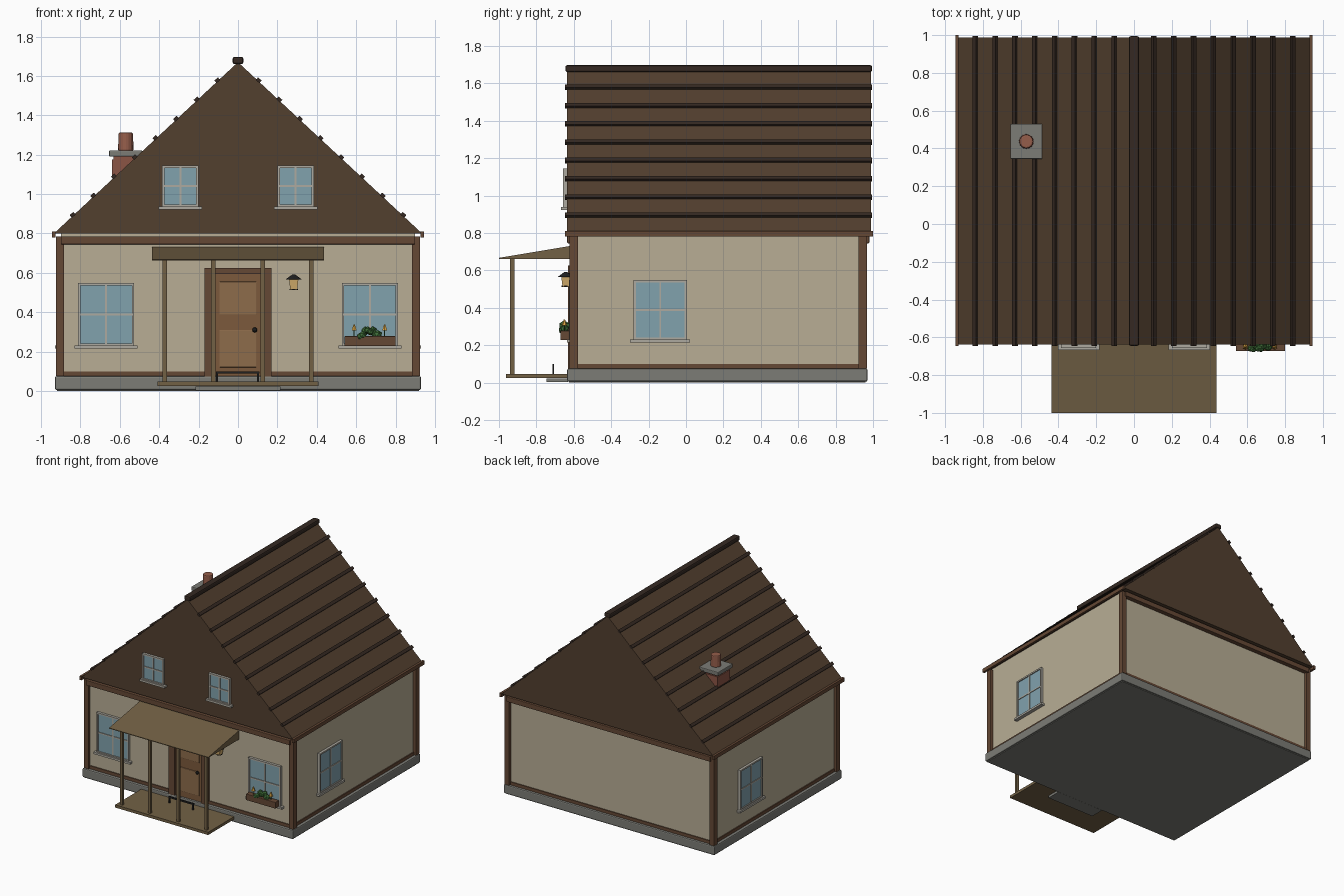
import bpy, bmesh, math, random
from mathutils import Matrix, Vector

if "Cube" in bpy.data.objects:
    bpy.data.objects.remove(bpy.data.objects["Cube"])

random.seed(4)


def mat(name, r, g, b):
    m = bpy.data.materials.new(name)
    m.diffuse_color = (r, g, b, 1)
    m.use_nodes = True
    m.node_tree.nodes["Principled BSDF"].inputs["Base Color"].default_value = m.diffuse_color
    return m


WALL = mat("plaster", .48, .42, .30)
STONE = mat("stone", .20, .20, .18)
TIMBER = mat("timber", .13, .065, .035)
ROOF = mat("roof_brown", .085, .05, .028)
DARK = mat("dark_batten", .035, .022, .016)
PORCH = mat("porch_wood", .17, .12, .06)
DOOR = mat("door_wood", .20, .10, .045)
PANEL = mat("door_panel", .27, .15, .07)
FRAME = mat("window_frame", .42, .40, .35)
GLASS = mat("glass", .22, .36, .42)
BRICK = mat("brick", .26, .09, .06)
CLAY = mat("clay_pot", .30, .11, .07)
IRON = mat("iron", .015, .015, .015)
GLOW = mat("lantern_glow", .65, .42, .15)
LEAF = mat("leaf", .05, .16, .04)
BLOOM = mat("flower", .75, .40, .06)


def finish(name, bm, m, bevel=0, xf=None):
    if xf:
        bm.transform(xf)
    bmesh.ops.recalc_face_normals(bm, faces=bm.faces)
    me = bpy.data.meshes.new(name)
    bm.to_mesh(me)
    bm.free()
    ob = bpy.data.objects.new(name, me)
    bpy.context.collection.objects.link(ob)
    me.materials.append(m)
    if bevel:
        mod = ob.modifiers.new("bevel", 'BEVEL')
        mod.width, mod.segments = bevel, 2
    return ob


def box(name, x, y, z, m, bevel=0, xf=None):
    """Box from three (low, high) ranges."""
    bm = bmesh.new()
    c = [(a + b) / 2 for a, b in (x, y, z)]
    s = [b - a for a, b in (x, y, z)]
    bmesh.ops.create_cube(bm, size=1, matrix=Matrix.Translation(c) @ Matrix.Diagonal((*s, 1)))
    return finish(name, bm, m, bevel, xf)


def prism(name, pts, vec, m):
    """Extrude a closed outline along a vector."""
    bm = bmesh.new()
    f = bm.faces.new([bm.verts.new(p) for p in pts])
    r = bmesh.ops.extrude_face_region(bm, geom=[f])
    bmesh.ops.translate(bm, vec=vec, verts=[v for v in r["geom"] if isinstance(v, bmesh.types.BMVert)])
    return finish(name, bm, m)


def cone(name, c, r1, r2, h, n, m, turn=0):
    bm = bmesh.new()
    bmesh.ops.create_cone(bm, cap_ends=True, segments=n, radius1=r1, radius2=r2, depth=h,
                          matrix=Matrix.Translation(c) @ Matrix.Rotation(turn, 4, 'Z'))
    return finish(name, bm, m)


def ball(name, c, r, m, sub=1):
    bm = bmesh.new()
    bmesh.ops.create_icosphere(bm, subdivisions=sub, radius=r, matrix=Matrix.Translation(c))
    return finish(name, bm, m)


def window(name, pos, w, h, turn=0):
    """Four-pane window; local front is -y, pos is the bottom centre on the wall."""
    xf = Matrix.Translation(pos) @ Matrix.Rotation(turn, 4, 'Z')
    a, t = w / 2, .012
    box(name + "_glass", (-a + t, a - t), (-.012, .01), (t, h - t), GLASS, xf=xf)
    for s, side in ((-1, "left"), (1, "right")):
        x = s * (a - t / 2)
        box(f"{name}_{side}_stile", (x - t / 2, x + t / 2), (-.02, .01), (0, h), FRAME, xf=xf)
    for z, rail in ((t / 2, "bottom"), (h - t / 2, "top")):
        box(f"{name}_{rail}_rail", (-a, a), (-.02, .01), (z - t / 2, z + t / 2), FRAME, xf=xf)
    box(name + "_vertical_bar", (-.005, .005), (-.017, .01), (t, h - t), FRAME, xf=xf)
    box(name + "_cross_bar", (-a + t, a - t), (-.017, .01), (h / 2 - .005, h / 2 + .005), FRAME, xf=xf)
    box(name + "_sill", (-a - .018, a + .018), (-.03, .01), (-.013, .003), FRAME, xf=xf)


# Foundation, walls and timber frame
box("foundation", (-.93, .93), (-.635, .97), (.005, .075), STONE, .008)
box("foundation_footing", (-.92, .92), (-.625, .96), (0, .02), STONE)
box("walls", (-.9, .9), (-.605, .945), (.07, .8), WALL)
box("base_trim", (-.907, .907), (-.612, .952), (.075, .1), TIMBER)
for x in (-.904, .904):
    for y in (-.6, .945):
        box("corner_post", (x - .021, x + .021), (y - .023, y + .023), (.075, .785), TIMBER, .003)
for y in (-.615, .96):
    box("gable_beam", (-.9, .9), (y - .02, y + .02), (.745, .785), TIMBER, .004)

# Roof with battens, eaves and ridge
EAVE, ZE, ZR, Y0, Y1 = .935, .8, 1.67, -.637, .988
prism("roof", [(-EAVE, Y0, ZE), (EAVE, Y0, ZE), (0, Y0, ZR)], (0, Y1 - Y0, 0), ROOF)
slope = math.atan2(ZR - ZE, EAVE)
for s in (-1, 1):
    for k in range(1, 9):
        x = s * .105 * k
        z = ZR - abs(x) * (ZR - ZE) / EAVE + .006
        box("roof_batten", (-.012, .012), (Y0 - .009, Y1 + .007), (-.009, .009), DARK,
            xf=Matrix.Translation((x, 0, z)) @ Matrix.Rotation(s * slope, 4, 'Y'))
    box("eave_board", (s * .937 - .009, s * .937 + .009), (-.647, 1), (.78, .81), TIMBER)
box("ridge_cap", (-.027, .027), (-.645, .995), (1.66, 1.697), DARK, .01)

# Chimney
cx, cy = -.57, .437
box("chimney_stack", (cx - .063, cx + .063), (cy - .07, cy + .07), (.85, 1.19), BRICK)
box("chimney_band", (cx - .07, cx + .07), (cy - .077, cy + .077), (1.09, 1.175), BRICK)
box("chimney_cap", (cx - .085, cx + .085), (cy - .093, cy + .093), (1.19, 1.222), STONE, .006)
pot = cone("chimney_pot", (cx, cy, 1.265), .039, .037, .095, 16, CLAY)
mod = pot.modifiers.new("bevel", 'BEVEL')
mod.width, mod.segments, mod.limit_method = .008, 2, 'ANGLE'

# Windows
for s, side in ((-1, "left"), (1, "right")):
    window(f"front_{side}_window", (s * .67, -.605, .228), .285, .32)
    window(f"attic_{side}_window", (s * .293, -.637, .935), .185, .21)
window("right_wall_window", (.9, -.138, .228), .285, .32, math.pi / 2)
window("left_wall_window", (-.9, .485, .228), .285, .32, -math.pi / 2)

# Door
for s in (-1, 1):
    box("door_jamb", (s * .143 - .027, s * .143 + .027), (-.632, -.6), (.07, .625), TIMBER)
box("door_lintel", (-.17, .17), (-.632, -.6), (.595, .625), TIMBER)
box("door", (-.117, .117), (-.62, -.6), (.07, .597), DOOR)
for z in ((.12, .31), (.385, .555)):
    box("door_panel", (-.095, .095), (-.626, -.61), z, PANEL, .004)
ball("door_knob", (.085, -.635, .31), .013, IRON, 2)

# Porch: deck, step, posts and wedge canopy
box("porch_step", (-.215, .215), (-.745, -.63), (.003, .022), STONE)
box("porch_deck", (-.41, .41), (-.962, -.62), (.025, .047), PORCH)
for x in (-.372, -.126, .126, .372):
    box("porch_post", (x - .011, x + .011), (-.94, -.918), (.045, .67), PORCH)
prism("porch_canopy", [(-.438, -1, .662), (-.438, -.61, .662), (-.438, -.61, .732), (-.438, -1, .667)],
      (.876, 0, 0), PORCH)

# Boot scraper
box("boot_scraper_bar", (-.113, .108), (-.715, -.705), (.088, .1), IRON)
for x in (-.107, .102):
    box("boot_scraper_leg", (x - .005, x + .005), (-.715, -.705), (.045, .1), IRON)

# Wall lantern
lx, ly = .283, -.643
cone("lantern_body", (lx, ly, .54), .025, .033, .05, 4, GLOW, math.pi / 4)
cone("lantern_hood", (lx, ly, .578), .043, .008, .026, 8, IRON)
cone("lantern_base", (lx, ly, .515), .022, .022, .006, 8, IRON)
box("lantern_bracket", (lx - .005, lx + .005), (ly, -.6), (.575, .585), IRON)

# Flower box
box("flower_box", (.54, .8), (-.672, -.625), (.228, .278), TIMBER, .003)
for i in range(8):
    t = i / 7 - .5
    ball("leaf_clump", (.665 + .09 * t, -.652 + random.uniform(-.012, .012), .312 - .06 * abs(t)
                        + random.uniform(-.008, .008)), random.uniform(.018, .025), LEAF)
for x in (.59, .745):
    cone("flower_stem", (x, -.65, .295), .003, .003, .04, 5, LEAF)
    cone("flower", (x, -.65, .322), .015, .003, .032, 6, BLOOM)
